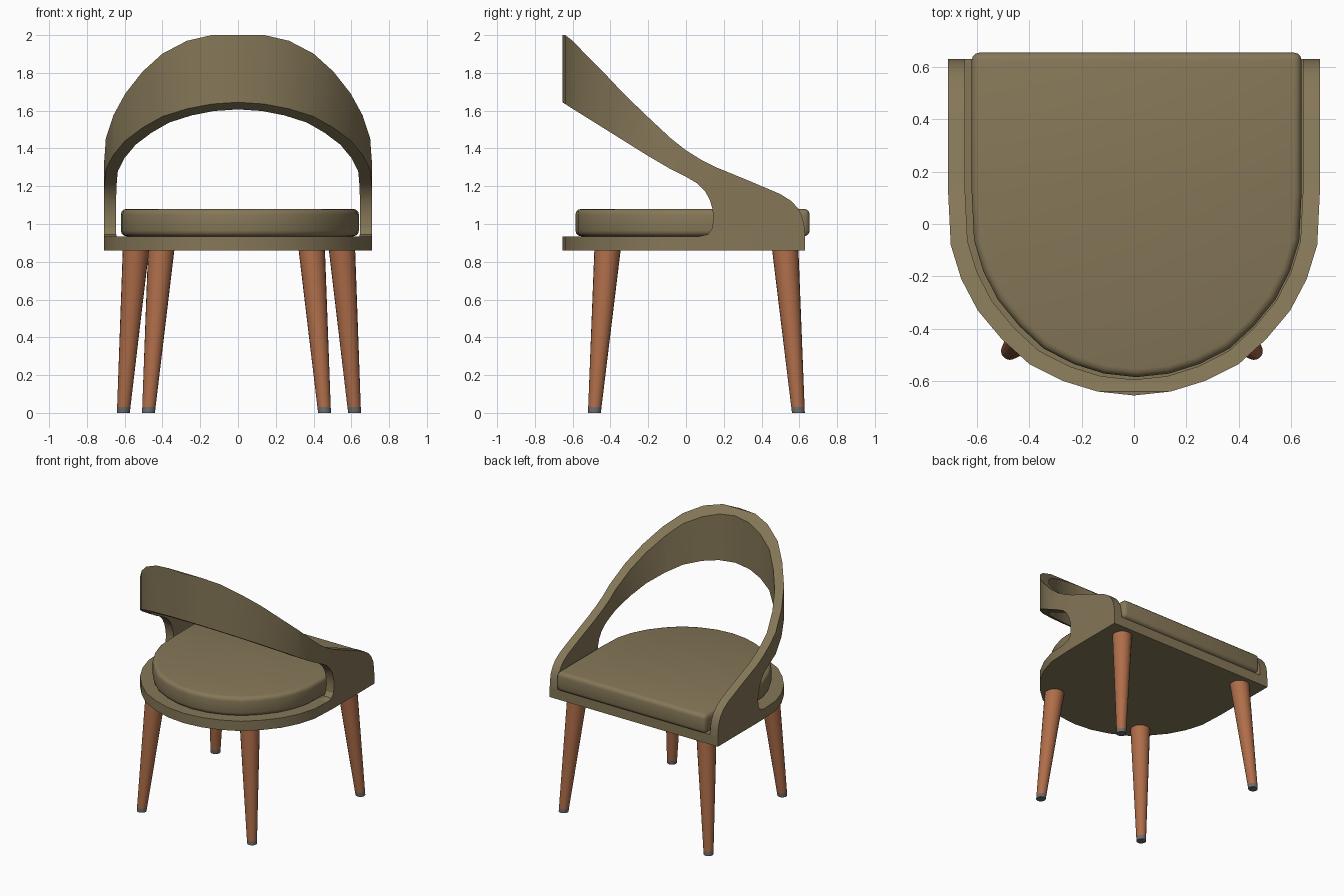
import bpy, bmesh, math
from mathutils import Vector

if "Cube" in bpy.data.objects:
    bpy.data.objects.remove(bpy.data.objects["Cube"])


def material(name, rgb):
    m = bpy.data.materials.new(name)
    m.diffuse_color = (*rgb, 1)
    m.use_nodes = True
    m.node_tree.nodes["Principled BSDF"].inputs["Base Color"].default_value = m.diffuse_color
    return m


OLIVE = material("olive upholstery", (0.235, 0.185, 0.097))
WOOD = material("warm wood", (0.43, 0.155, 0.068))
GREY = material("grey foot cap", (0.15, 0.15, 0.15))

# Half of the rounded outline, from the middle of the curve to the straight side
HALF = [(0, -.655), (.14, -.64), (.27, -.6), (.40, -.535), (.505, -.44),
        (.597, -.33), (.66, -.21), (.70, -.08), (.71, .12)]


def outline(rx, back, front, cx=0):
    """U-shaped outline running from the left end to the right end."""
    half = [(x * rx / .71, .12 + (y - .12) * (.12 - back) / .775) for x, y in HALF]
    half.append((rx, front))
    return ([(cx - x, y) for x, y in reversed(half[1:])]
            + [(cx + x, y) for x, y in half])


def prism(name, points, direction, mat):
    """Extrude a flat polygon of 3D points into a solid."""
    bm = bmesh.new()
    face = bm.faces.new([bm.verts.new(p) for p in points])
    new = bmesh.ops.extrude_face_region(bm, geom=[face])["geom"]
    bmesh.ops.translate(bm, vec=Vector(direction),
                        verts=[v for v in new if isinstance(v, bmesh.types.BMVert)])
    # the starting face stays in place as the other cap
    bmesh.ops.recalc_face_normals(bm, faces=bm.faces)
    me = bpy.data.meshes.new(name)
    bm.to_mesh(me)
    bm.free()
    ob = bpy.data.objects.new(name, me)
    bpy.context.collection.objects.link(ob)
    me.materials.append(mat)
    return ob


def activate(ob):
    bpy.ops.object.select_all(action='DESELECT')
    ob.select_set(True)
    bpy.context.view_layer.objects.active = ob


def finish(ob, angle=30):
    activate(ob)
    for mod in list(ob.modifiers):
        bpy.ops.object.modifier_apply(modifier=mod.name)
    bpy.ops.object.shade_smooth_by_angle(angle=math.radians(angle))


# Seat base plate
base = prism("seat_base", [(x, y, .86) for x, y in outline(.71, -.655, .63)],
             (0, 0, .075), OLIVE)
finish(base)

# Wrapping backrest: U-shaped wall trimmed by the side profile
wall = outline(.71, -.655, .7) + outline(.645, -.595, .7)[::-1]
back = prism("backrest_and_arms", [(x, y, .8) for x, y in wall], (0, 0, 1.4), OLIVE)
PROFILE = [(-.7, 2.0), (-.64, 2.0), (-.6, 1.97), (-.535, 1.902), (-.44, 1.807),
           (-.33, 1.69), (-.2, 1.565), (-.08, 1.453), (0, 1.39), (.08, 1.34),
           (.16, 1.3), (.35, 1.222), (.5, 1.158), (.56, 1.12), (.595, 1.08),
           (.617, 1.035), (.627, .985), (.63, .935),
           (.07, .935), (.115, .945), (.138, .975), (.145, 1.03), (.14, 1.08),
           (.125, 1.13), (.1, 1.175), (.06, 1.215), (0, 1.25), (-.08, 1.29),
           (-.2, 1.36), (-.4, 1.485), (-.6, 1.61), (-.7, 1.673)]
cutter = prism("profile_cutter", [(-1, y, z) for y, z in PROFILE], (2, 0, 0), OLIVE)
cutter.hide_render = True
mod = back.modifiers.new("trim", 'BOOLEAN')
mod.operation = 'INTERSECT'
mod.solver = 'EXACT'
mod.object = cutter
finish(back)
bpy.data.objects.remove(cutter)

# Seat cushion with rounded rims
cushion = prism("seat_cushion",
                [(x, y, .935) for x, y in outline(.63, -.585, .655, .01)],
                (0, 0, .145), OLIVE)
bev = cushion.modifiers.new("round", 'BEVEL')
bev.width = .03
bev.segments = 3
bev.limit_method = 'ANGLE'
bev.angle_limit = math.radians(40)
finish(cushion, 40)


# Tapered, splayed legs with grey caps
def leg(name, top, foot, sides=20):
    bm = bmesh.new()
    rings = []
    for z in (0, .03, .87):
        t = z / .87
        cx = foot[0] + (top[0] - foot[0]) * t
        cy = foot[1] + (top[1] - foot[1]) * t
        r = .034 + .036 * t
        rings.append([bm.verts.new((cx + r * math.cos(a), cy + r * math.sin(a), z))
                      for a in (2 * math.pi * i / sides for i in range(sides))])
    bm.faces.new(rings[0][::-1]).material_index = 1
    bm.faces.new(rings[2])
    for k in range(2):
        for i in range(sides):
            j = (i + 1) % sides
            f = bm.faces.new((rings[k][i], rings[k][j], rings[k + 1][j], rings[k + 1][i]))
            f.material_index = 1 - k
    me = bpy.data.meshes.new(name)
    bm.to_mesh(me)
    bm.free()
    ob = bpy.data.objects.new(name, me)
    bpy.context.collection.objects.link(ob)
    me.materials.append(WOOD)
    me.materials.append(GREY)
    finish(ob)


for side, s in (("left", -1), ("right", 1)):
    leg(f"curved_side_leg_{side}", (s * .398 - .008, -.415), (s * .466 - .008, -.485))
    leg(f"open_side_leg_{side}", (s * .545 + .005, .525), (s * .612 + .005, .595))
